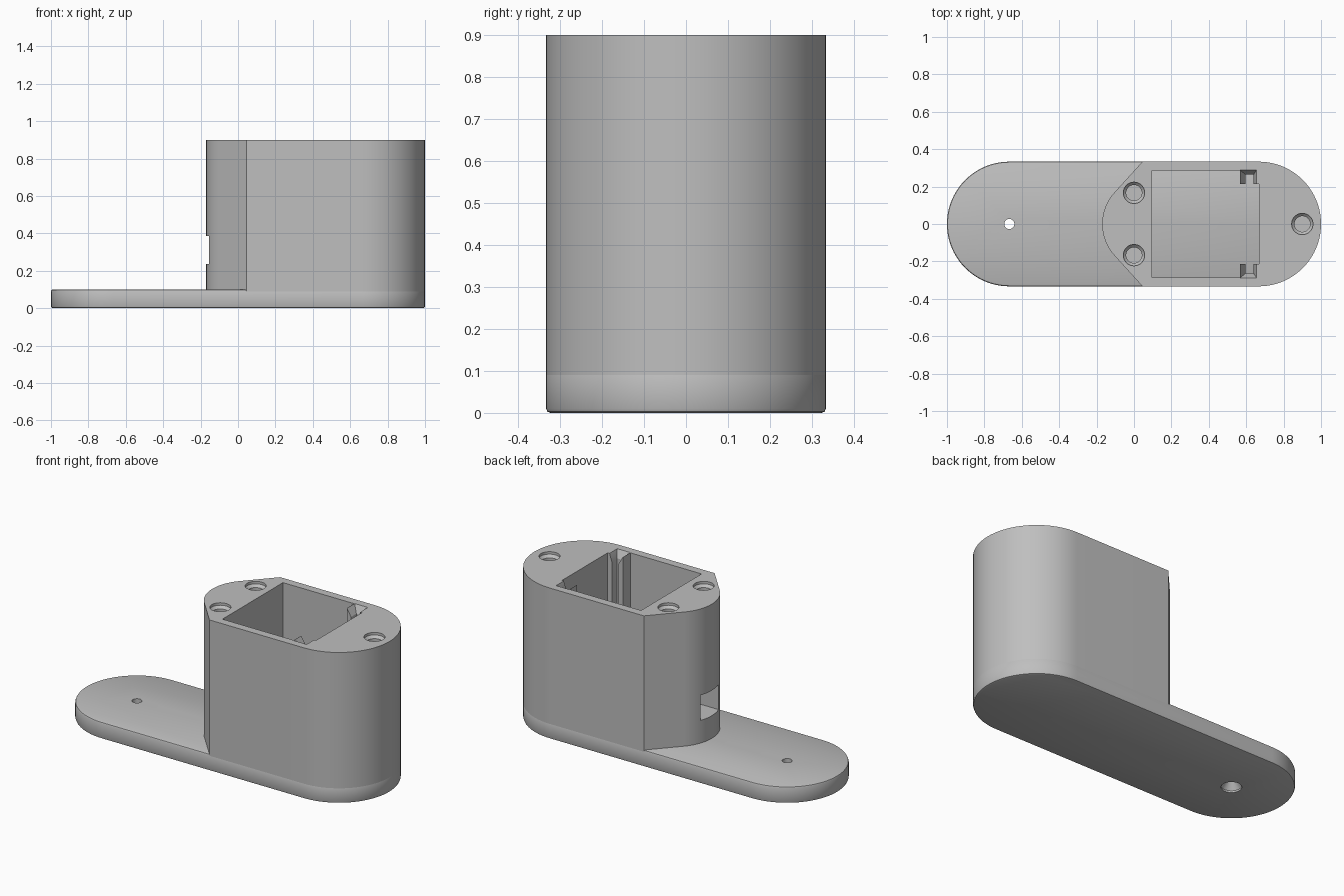
import bpy, bmesh
from math import sin, cos, pi, atan2, acos, hypot, radians

cube = bpy.data.objects.get("Cube")
if cube:
    bpy.data.objects.remove(cube, do_unlink=True)

grey = bpy.data.materials.new("light grey plastic")
grey.use_nodes = True
COLOUR = (0.52, 0.52, 0.52, 1)
grey.diffuse_color = COLOUR
grey.node_tree.nodes["Principled BSDF"].inputs["Base Color"].default_value = COLOUR

R = 1 / 3          # radius of the rounded ends
END = 1 - R        # centre of each rounded end
TOP, PLATE = 0.9, 0.1


def arc(cx, cy, r, a0, a1, n=40):
    return [(cx + r * cos(a0 + (a1 - a0) * i / n), cy + r * sin(a0 + (a1 - a0) * i / n))
            for i in range(n + 1)]


def circle(cx, cy, r, n=40):
    return arc(cx, cy, r, 0, 2 * pi, n)[:-1]


def rect(x0, x1, y0, y1):
    return [(x0, y0), (x1, y0), (x1, y1), (x0, y1)]


def stadium(r):
    return arc(END, 0, r, -pi / 2, pi / 2) + arc(-END, 0, r, pi / 2, 3 * pi / 2)


def loft(name, rings):
    """Solid through stacked outlines, given as (points, height) from the bottom up."""
    bm = bmesh.new()
    loops = [[bm.verts.new((x, y, z)) for x, y in pts] for pts, z in rings]
    n = len(loops[0])
    bm.faces.new(loops[0][::-1])
    bm.faces.new(loops[-1])
    for low, high in zip(loops, loops[1:]):
        for i in range(n):
            j = (i + 1) % n
            bm.faces.new((low[i], low[j], high[j], high[i]))
    bmesh.ops.recalc_face_normals(bm, faces=bm.faces)
    mesh = bpy.data.meshes.new(name)
    bm.to_mesh(mesh)
    bm.free()
    mesh.materials.append(grey)
    obj = bpy.data.objects.new(name, mesh)
    bpy.context.collection.objects.link(obj)
    return obj


def finish(obj, cutters):
    """Cut the openings, remove the cutters and smooth the curved walls."""
    bpy.ops.object.select_all(action='DESELECT')
    bpy.context.view_layer.objects.active = obj
    obj.select_set(True)
    for cutter in cutters:
        mod = obj.modifiers.new("cut", 'BOOLEAN')
        mod.operation, mod.solver, mod.object = 'DIFFERENCE', 'EXACT', cutter
        bpy.ops.object.modifier_apply(modifier=mod.name)
        bpy.data.objects.remove(cutter, do_unlink=True)
    bpy.ops.object.shade_smooth_by_angle(angle=radians(25))


# Base plate with softened edges and a hole countersunk from below
B = 0.01
plate = loft("base_plate", [(stadium(R - B), 0), (stadium(R - 0.3 * B), 0.3 * B), (stadium(R), B),
                            (stadium(R), PLATE - B), (stadium(R - 0.3 * B), PLATE - 0.3 * B),
                            (stadium(R - B), PLATE)])
mount_hole = loft("mount_hole_cutter", [(circle(-END, 0, r), z) for r, z in
                  ((0.055, -0.05), (0.055, 0.01), (0.027, 0.05), (0.027, 0.2))])
finish(plate, [mount_hole])

# Housing: round at one end, tapering to a blunt rounded nose at the other
SHOULDER, NOSE_R = 0.045, 0.25
nose_x = NOSE_R - 0.17
dx = SHOULDER - nose_x
tangent = atan2(R, dx) + acos(NOSE_R / hypot(dx, R))
outline = (arc(END, 0, R, -pi / 2, pi / 2) + [(SHOULDER, R)]
           + arc(nose_x, 0, NOSE_R, tangent, 2 * pi - tangent, 24) + [(SHOULDER, -R)])
housing = loft("housing", [(outline, PLATE - B), (outline, TOP)])

# Main pocket, narrower at the rounded end
half = [(0.667, 0.215), (0.567, 0.215), (0.567, 0.285), (0.097, 0.285)]
pocket = half + [(x, -y) for x, y in reversed(half)]
cutters = [loft("pocket_cutter", [(pocket, 0), (pocket, 1)])]

# Vertical guide channels with flared mouths, one on each side
for s in (-1, 1):
    def channel(x0, x1, y):
        return rect(x0, x1, *sorted((s * 0.19, s * y)))
    slot, mouth = channel(0.595, 0.64, 0.265), channel(0.568, 0.655, 0.288)
    cutters.append(loft("channel_cutter", [(slot, 0.05), (slot, TOP - 0.045), (mouth, TOP), (mouth, 1)]))

# Screw holes with chamfered rims
for x, y in ((0, R / 2), (0, -R / 2), (0.9, 0)):
    cutters.append(loft("screw_hole_cutter", [(circle(x, y, r), z) for r, z in
                   ((0.042, 0.4), (0.042, TOP - 0.03), (0.057, TOP - 0.015), (0.057, 1))]))

# Cable opening through the nose into the pocket
opening = rect(-0.3, 0.2, -0.085, 0.085)
cutters.append(loft("cable_opening_cutter", [(opening, 0.235), (opening, 0.385)]))
finish(housing, cutters)
